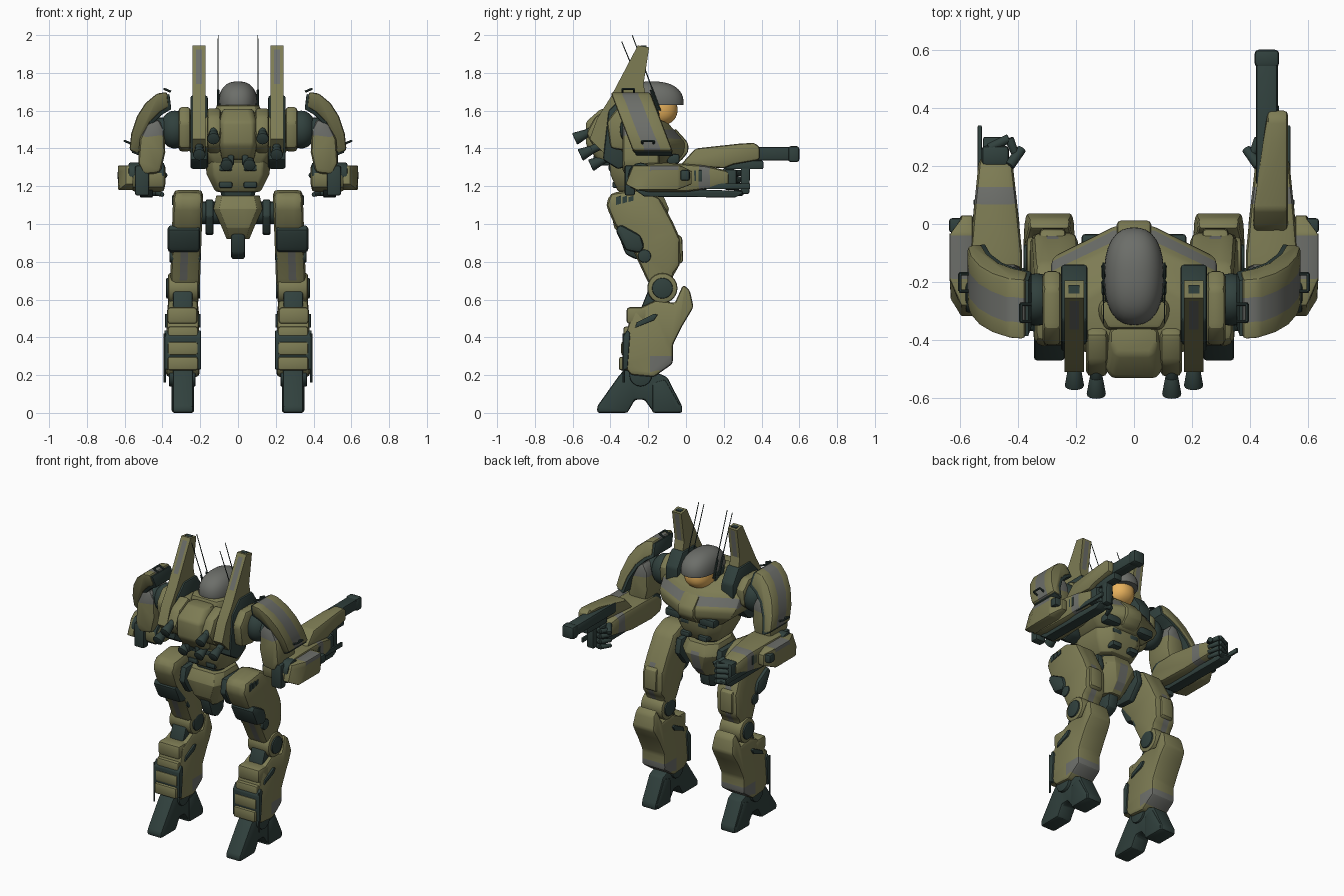
import bpy, bmesh, math
from mathutils import Vector, Matrix


def material(name, rgb):
    m = bpy.data.materials.new(name)
    m.diffuse_color = (*rgb, 1)
    return m


OLIVE = material("olive paint", (.205, .2, .088))
DARK = material("dark joint metal", (.03, .052, .047))
GRAY = material("gray paint", (.15, .156, .142))
AMBER = material("amber visor", (.82, .45, .11))


def finish(name, bm, mat, bev=0.0, mirror=True, stripe=(), warp=None, paint=None):
    """Cut the painted stripe, bend, bevel, shade and mirror one part."""
    for ax, lo, hi in stripe:
        for v in (lo, hi):
            co, no = Vector((0, 0, 0)), Vector((0, 0, 0))
            co[ax], no[ax] = v, 1
            bmesh.ops.bisect_plane(bm, geom=bm.verts[:] + bm.edges[:] + bm.faces[:],
                                   plane_co=co, plane_no=no)
    if stripe:
        for f in bm.faces:
            c = f.calc_center_median()
            if all(lo <= c[ax] <= hi for ax, lo, hi in stripe):
                f.material_index = 1
    if warp:
        for v in bm.verts:
            v.co = Vector(warp(*v.co))
    bmesh.ops.recalc_face_normals(bm, faces=bm.faces)
    if bev:
        edges = [e for e in bm.edges if e.calc_face_angle(0) > .4]
        bmesh.ops.bevel(bm, geom=edges, offset=bev, segments=2, profile=.5,
                        affect='EDGES', clamp_overlap=True, material=-1)
    me = bpy.data.meshes.new(name)
    bm.to_mesh(me)
    bm.free()
    ob = bpy.data.objects.new(name, me)
    bpy.context.collection.objects.link(ob)
    me.materials.append(mat)
    me.materials.append(paint or GRAY)
    bpy.ops.object.select_all(action='DESELECT')
    ob.select_set(True)
    bpy.context.view_layer.objects.active = ob
    bpy.ops.object.shade_smooth_by_angle(angle=math.radians(28))
    if mirror:
        ob.modifiers.new("mirror", 'MIRROR')
    return ob


def skin(rings):
    bm = bmesh.new()
    rs = [[bm.verts.new(p) for p in r] for r in rings]
    n = len(rs[0])
    for a, b in zip(rs, rs[1:]):
        for i in range(n):
            bm.faces.new((a[i], a[(i + 1) % n], b[(i + 1) % n], b[i]))
    bm.faces.new(rs[0])
    bm.faces.new(rs[-1])
    return bm


def prism(name, pts, lo, hi, mat, bev=.016, axis=0, **kw):
    """Outline extruded along x (y,z points) or along y (x,z points)."""
    put = (lambda p, t: (t, p[0], p[1])) if axis == 0 else (lambda p, t: (p[0], t, p[1]))
    return finish(name, skin([[put(p, t) for p in pts] for t in (lo, hi)]), mat, bev, **kw)


def box(name, x, y, z, mat, bev=.01, **kw):
    pts = [(y[0], z[0]), (y[1], z[0]), (y[1], z[1]), (y[0], z[1])]
    return prism(name, pts, x[0], x[1], mat, bev, **kw)


def tube(name, a, b, r0, r1, mat, bev=.006, n=16, **kw):
    a, b = Vector(a), Vector(b)
    d = b - a
    bm = bmesh.new()
    mtx = Matrix.Translation((a + b) / 2) @ d.to_track_quat('Z', 'Y').to_matrix().to_4x4()
    bmesh.ops.create_cone(bm, cap_ends=True, segments=n, radius1=r0, radius2=r1,
                          depth=d.length, matrix=mtx)
    return finish(name, bm, mat, bev, **kw)


def ball(name, c, r, mat, mirror=False, power=2.0, floor=-9, **kw):
    """Ellipsoid, squarer with a higher power, flattened below the floor height."""
    def shape(*p):
        n = [p[i] for i in range(3)]
        f = sum(abs(t) ** power for t in n) ** (-1 / power)
        q = [c[i] + n[i] * f * r[i] for i in range(3)]
        return q[0], q[1], max(q[2], floor)
    bm = bmesh.new()
    bmesh.ops.create_uvsphere(bm, u_segments=32, v_segments=20, radius=1)
    return finish(name, bm, mat, 0, mirror, warp=shape, **kw)


def stack(name, secs, mat, bev=.014, **kw):
    """Octagon sections: z, half width, back y, front y, corner cut x, corner cut y."""
    rings = []
    for z, h, y0, y1, cx, cy in secs:
        half = [(h - cx * .5, y0), (h, y0 + cy), (h, y1 - cy), (h - cx, y1)]
        rings.append([(x, y, z) for x, y in half] + [(-x, y, z) for x, y in half[::-1]])
    return finish(name, skin(rings), mat, bev, mirror=False, **kw)


# ---- feet and shins
prism("foot", [(-.47, 0), (-.31, 0), (-.27, .07), (-.22, .07), (-.17, 0), (-.02, 0), (-.02, .035),
               (-.10, .19), (-.17, .22), (-.30, .26), (-.36, .19), (-.47, .035)], .238, .345, DARK, .012)
prism("toe_cap", [(-.18, .0), (-.03, .0), (-.03, .04), (-.11, .18), (-.18, .16)], .232, .351, DARK, .014)
tube("ankle", (.225, -.24, .2), (.365, -.24, .2), .06, .06, DARK)
prism("shin", [(-.015, .68), (.02, .65), (.04, .56), (-.02, .46), (-.07, .36), (-.07, .26), (-.17, .19),
               (-.29, .2), (-.33, .25), (-.32, .42), (-.28, .54), (-.15, .60), (-.06, .58)],
      .205, .38, OLIVE, .022, stripe=[(2, .215, .30), (1, -.19, 0)],
      warp=lambda x, y, z: (x + (.285 - x) * max(0, z - .5) * 1.2, y, z))
prism("calf_frame", [(-.337, .23), (-.31, .23), (-.295, .42), (-.31, .44), (-.337, .40)], .196, .39, DARK, .006)
for i, z in enumerate((.225, .305, .385)):
    box("calf_plate_%d" % i, (.212, .372), (-.355 + .012 * i, -.28), (z, z + .072), OLIVE, .012)
box("calf_top", (.215, .375), (-.315, -.2), (.47, .56), OLIVE, .018)
prism("shin_vent", [(-.27, .45), (-.17, .49), (-.15, .52), (-.17, .525), (-.26, .48)], .199, .386, DARK, .003)
tube("shin_rod", (.388, -.33, .16), (.388, -.33, .42), .006, .006, DARK, 0, 8)

# ---- knees and thighs
tube("knee_joint", (.21, -.125, .66), (.37, -.125, .66), .08, .08, OLIVE, .012, 24)
tube("knee_disc", (.2, -.125, .66), (.38, -.125, .66), .055, .055, DARK, .006, 20)
prism("knee_back", [(-.24, .55), (-.12, .55), (-.12, .69), (-.2, .65)], .24, .345, DARK, .012)
prism("thigh", [(-.40, 1.165), (-.24, 1.185), (-.14, 1.14), (-.07, 1.01), (-.03, .92), (-.03, .78),
                (-.07, .73), (-.09, .62), (-.16, .62), (-.21, .71), (-.28, .86), (-.38, 1.0), (-.425, 1.10)],
      .187, .345, OLIVE, .03, stripe=[(0, .255, .295), (2, .7, .97)],
      warp=lambda x, y, z: (x + (1.1 - z) * .035, y, z))
prism("thigh_rear_pack", [(-.375, .97), (-.35, 1.0), (-.24, .94), (-.22, .88), (-.24, .845), (-.32, .86)],
      .2, .372, DARK, .02)
tube("thigh_disc", (.198, -.22, .83), (.362, -.22, .83), .035, .035, DARK, .006)
for i in range(3):
    y = -.37 + i * .033
    prism("hip_vent_%d" % i, [(y, 1.10 + i * .008), (y + .025, 1.108 + i * .008),
                              (y + .025, 1.15), (y, 1.142)], .30, .3485, DARK, 0)
prism("thigh_front_plate", [(-.1, .98), (-.02, .93), (-.015, .80), (-.05, .78)], .235, .325, OLIVE, .012)

# ---- pelvis and waist
tube("hip_axle", (.0, -.27, 1.06), (.22, -.27, 1.06), .06, .06, DARK)
stack("pelvis", [(.92, .06, -.33, -.17, .03, .03), (.98, .085, -.38, -.12, .05, .05),
                 (1.08, .13, -.40, -.09, .06, .06), (1.15, .115, -.37, -.12, .06, .06)], OLIVE,
      stripe=[(0, -.03, .03), (1, -.2, 0), (2, .94, 1.1)])
prism("pelvis_tail", [(-.36, .95), (-.18, .95), (-.2, .84), (-.26, .81), (-.32, .84)], -.038, .038, DARK, mirror=False)
prism("hip_flap", [(-.36, 1.13), (-.14, 1.13), (-.12, 1.04), (-.2, .94), (-.32, .95), (-.38, 1.04)], .13, .172, DARK, .01)
stack("waist", [(1.10, .075, -.33, -.17, .04, .04), (1.24, .11, -.35, -.14, .04, .04)], DARK)
stack("belly", [(1.17, .12, -.36, -.12, .05, .05), (1.26, .165, -.40, -.08, .07, .07),
                (1.38, .18, -.41, -.07, .08, .07)], OLIVE)
for i, z in enumerate((1.19, 1.28)):
    box("belly_vent_%d" % i, (.03, .1), (-.41 + .02 * (1 - i), -.075), (z, z + .035), DARK, .01)

# ---- chest and collar
stack("chest", [(1.31, .17, -.40, -.07, .10, .06), (1.375, .25, -.43, -.01, .19, .09),
                (1.43, .285, -.44, -.005, .22, .11), (1.53, .285, -.44, -.09, .20, .09),
                (1.59, .20, -.40, -.22, .09, .05)], OLIVE, .014, stripe=[(2, 1.45, 1.50), (1, -.25, .05)])
box("chest_intake", (.07, .18), (-.1, -.035), (1.32, 1.37), DARK)
prism("chest_keel", [(-.1, 1.31), (-.03, 1.33), (.012, 1.38), (.012, 1.43), (-.06, 1.51)],
      -.06, .06, OLIVE, mirror=False)
stack("collar", [(1.54, .13, -.37, -.22, .05, .05), (1.63, .115, -.36, -.23, .05, .05)], OLIVE)

# ---- head
ball("visor", (0, -.17, 1.605), (.092, .125, .09), AMBER, power=2.3)
ball("helmet", (0, -.18, 1.635), (.103, .168, .12), GRAY, power=2.4, floor=1.63)
box("cheek_guard", (.078, .1), (-.27, -.17), (1.52, 1.64), DARK, .008)
tube("jaw", (0, -.17, 1.46), (0, -.16, 1.535), .07, .075, DARK, mirror=False)
for i, y in enumerate((-.34, -.285)):
    top = 1.965 + .035 * i
    tube("antenna_%d" % i, (.105, y + .15, 1.60), (.105, y, top), .0035, .0025, DARK, 0, 6)
    tube("antenna_base_%d" % i, (.105, y + .14, 1.60), (.105, y + .1, 1.71), .008, .006, DARK, 0, 8)

# ---- back pack with thrusters
stack("backpack", [(1.34, .085, -.47, -.35, .03, .03), (1.42, .10, -.53, -.35, .04, .04),
                   (1.54, .10, -.53, -.33, .04, .04), (1.61, .08, -.45, -.33, .04, .04)], OLIVE)
box("backpack_latch", (.02, .055), (-.49, -.4), (1.31, 1.37), DARK)
prism("backpack_side", [(-.40, 1.36), (-.49, 1.41), (-.53, 1.48), (-.48, 1.57), (-.38, 1.62), (-.3, 1.5)],
      .09, .165, OLIVE, .02)
for i, (x, y, z) in enumerate(((.13, -.535, 1.475), (.205, -.505, 1.39), (.06, -.45, 1.335))):
    tube("thruster_%d" % i, (x, y + .06, z + .03), (x, y, z), .022, .022, DARK)
    tube("thruster_bell_%d" % i, (x, y + .01, z + .005), (x, y - .055, z - .025), .022, .034, DARK)
prism("boom", [(-.255, 1.945), (-.195, 1.935), (-.225, 1.74), (-.2, 1.62), (-.28, 1.40), (-.42, 1.36),
               (-.51, 1.45), (-.47, 1.56), (-.40, 1.67)], .172, .24, OLIVE, .01,
      stripe=[(0, .19, .222), (2, 1.74, 1.925)])
box("boom_port", (.187, .225), (-.24, -.21), (1.938, 1.944), DARK, 0)
prism("boom_mount", [(-.14, 1.50), (-.14, 1.59), (-.2, 1.68), (-.33, 1.68), (-.41, 1.6), (-.44, 1.34),
                     (-.36, 1.29), (-.3, 1.31)], .16, .252, DARK, .012)
prism("boom_cheek", [(-.17, 1.46), (-.16, 1.56), (-.22, 1.62), (-.36, 1.62), (-.42, 1.54), (-.40, 1.40), (-.28, 1.38)],
      .25, .315, OLIVE, .02)

# ---- shoulders and upper arms
ball("shoulder_joint", (.335, -.26, 1.50), (.08, .09, .10), DARK, mirror=True)
tube("shoulder_axle", (.2, -.26, 1.5), (.45, -.26, 1.5), .065, .065, DARK)
arc = [(.375, 1.70), (.43, 1.69), (.49, 1.64), (.535, 1.57), (.565, 1.48), (.575, 1.39),
       (.525, 1.37), (.505, 1.46), (.465, 1.54), (.415, 1.59), (.365, 1.62)]


def lean(x, y, z):
    return x, y + (1.70 - z) * .38, z


prism("shoulder_armor", arc, -.40, -.19, OLIVE, .014, axis=1, warp=lean, stripe=[(1, -.34, -.255)])
rim = [(x - .012, z - .012) for x, z in arc]
prism("shoulder_rim", rim, -.392, -.198, DARK, .004, axis=1, warp=lean)
for i, (x, z) in enumerate(((.39, 1.715), (.60, 1.44))):
    y = lean(x, -.3, z)[1]
    tube("armor_grip_%d" % i, (x, y - .03, z), (x, y + .03, z), .006, .006, DARK, 0, 8)
    for s in (-.03, .03):
        tube("grip_post_%d" % i, (x, y + s, z), (x - .035, y + s, z - .015), .006, .006, DARK, 0, 8)
prism("upper_arm", [(.39, 1.50), (.42, 1.56), (.48, 1.54), (.52, 1.45), (.53, 1.32), (.50, 1.26),
                    (.41, 1.27), (.385, 1.38)], -.335, -.14, OLIVE, .025, axis=1, stripe=[(2, 1.47, 1.6)])
tube("elbow", (.39, -.24, 1.26), (.58, -.24, 1.26), .065, .065, DARK, .01)
box("elbow_cap", (.47, .545), (-.325, -.27), (1.15, 1.31), DARK, .012)

# ---- forearms and hands


def taper(x, y, z):
    return .48 + (x - .48) * (1 - 1.2 * max(0, y + .08)), y, z


prism("forearm", [(-.30, 1.19), (-.31, 1.27), (-.25, 1.32), (-.1, 1.325), (.1, 1.31), (.23, 1.28),
                  (.23, 1.20), (.0, 1.17), (-.2, 1.17)], .385, .565, OLIVE, .022,
      warp=taper, stripe=[(1, .07, .13)])
prism("forearm_rail", [(-.27, 1.18), (-.22, 1.145), (.26, 1.14), (.30, 1.16), (.30, 1.175), (0, 1.185)],
      .45, .52, DARK, .008)
prism("forearm_shield", [(-.32, 1.21), (-.28, 1.31), (-.03, 1.31), (.03, 1.28), (.03, 1.21), (-.05, 1.18), (-.26, 1.18)],
      .555, .635, OLIVE, .018, stripe=[(1, -.19, -.04), (2, 1.285, 1.4)],
      warp=lambda x, y, z: (x - (.04 if x > .6 and (y < -.27 or y > 0) else 0), y, z))
box("shield_clamp", (.56, .637), (-.03, .02), (1.23, 1.285), DARK)
for i in range(2):
    box("forearm_port_%d" % i, (.53, .552), (.035 + .03 * i, .055 + .03 * i), (1.225, 1.285), DARK, .003)
box("blade", (.524, .538), (.05, .34), (1.185, 1.215), DARK, .004)
box("palm", (.43, .525), (.20, .27), (1.18, 1.29), DARK, .015)
for i in range(4):
    z = 1.165 + i * .035
    tube("finger_%d" % i, (.5, .26, z), (.43, .295, z), .018, .017, DARK, .005, 8)
    tube("fingertip_%d" % i, (.43, .295, z), (.4, .22, z - .01), .017, .013, DARK, .005, 8)
tube("thumb", (.43, .2, 1.28), (.385, .26, 1.255), .02, .017, DARK, .005, 8)

# ---- hand-held gun on one side only
one = dict(mirror=False)
prism("gun_body", [(-.03, 1.31), (.0, 1.345), (.05, 1.40), (.28, 1.425), (.36, 1.43), (.39, 1.41),
                   (.39, 1.34), (.25, 1.315), (.2, 1.295)], .408, .53, OLIVE, .014,
      warp=lambda x, y, z: (x + (.05 if x < .45 and y > .1 else 0), y, z), **one)
box("gun_barrel", (.42, .495), (.13, .56), (1.335, 1.408), DARK, .014, **one)
box("gun_muzzle", (.415, .5), (.54, .6), (1.328, 1.412), DARK, .014, **one)
box("gun_underbar", (.44, .5), (.2, .41), (1.29, 1.335), DARK, .008, **one)
prism("gun_grip", [(.29, 1.30), (.34, 1.30), (.335, 1.16), (.29, 1.16)], .45, .5, DARK, .008, **one)
